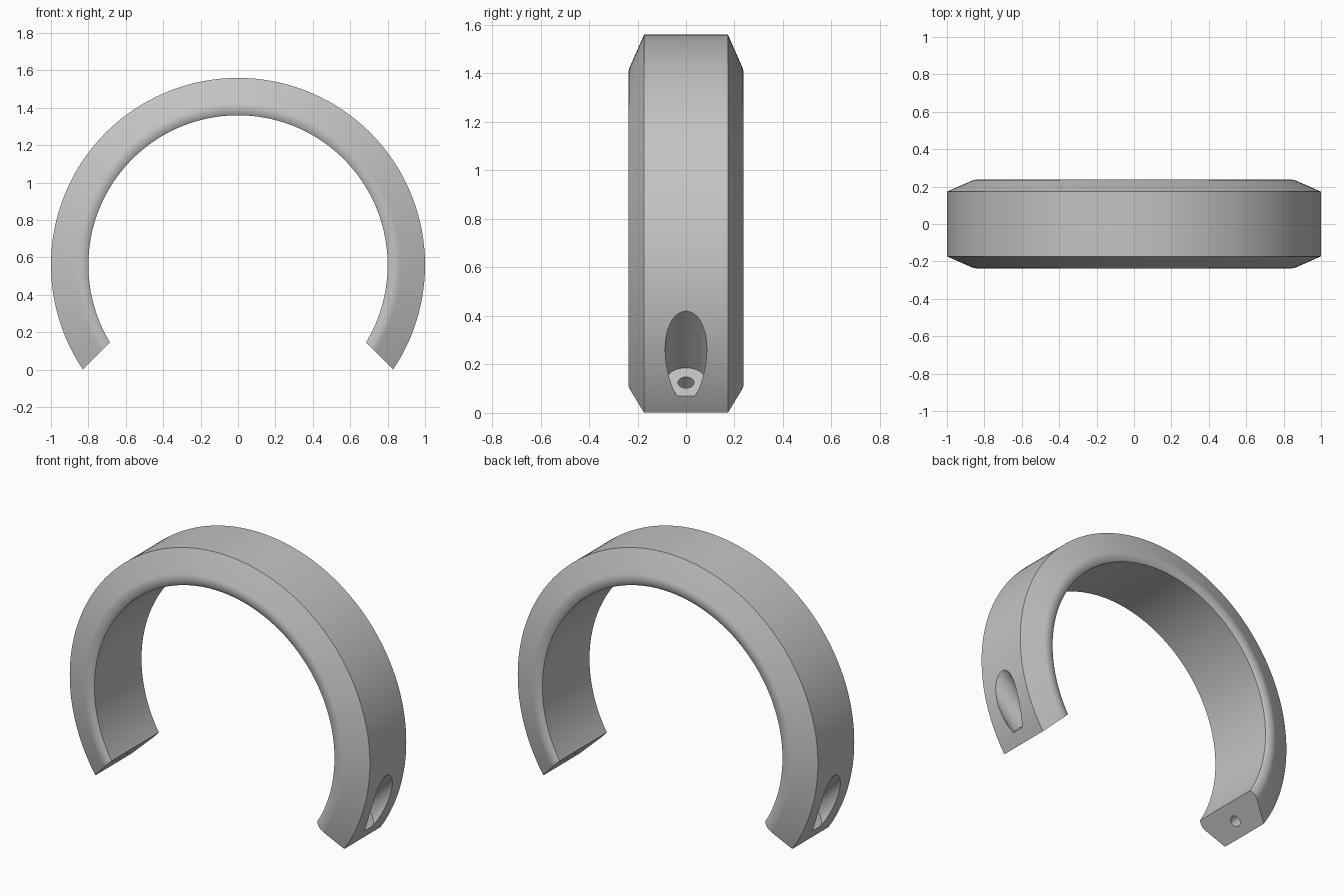
import bpy, bmesh, math
from mathutils import Matrix, Vector

cube = bpy.data.objects.get("Cube")
if cube:
    bpy.data.objects.remove(cube, do_unlink=True)

CENTRE_Z = 0.56      # height of the ring axis
END_SUM = 0.83       # x + z on the slanted end face
FLOOR_SUM = 0.942    # x + z on the counterbore floor
BORE_X, BORE_Z = 0.817, 0.125

grey = bpy.data.materials.new("plain grey")
grey.use_nodes = True
colour = (0.55, 0.55, 0.55, 1)
grey.diffuse_color = colour
grey.node_tree.nodes["Principled BSDF"].inputs["Base Color"].default_value = colour

# Cross-section (radius, y): flat outer band, sloped shoulder, rounded inner lip
lip_r, lip_y, lip_radius = 0.84, 0.167, 0.07
half = [(1.0, 0.173)]
for i in range(9):
    a = math.radians(66 + i * (125 - 66) / 8)
    half.append((lip_r + lip_radius * math.cos(a), lip_y + lip_radius * math.sin(a)))
half[-1] = (0.8, half[-1][1])
profile = half + [(r, -y) for r, y in reversed(half)]

# Half of the open ring, swept from below the end face up to the crown
bm = bmesh.new()
start = math.radians(-40)
verts = [bm.verts.new((r * math.cos(start), y, CENTRE_Z + r * math.sin(start)))
         for r, y in profile]
edges = [bm.edges.new((v, verts[(i + 1) % len(verts)])) for i, v in enumerate(verts)]
bmesh.ops.spin(bm, geom=verts + edges, cent=(0, 0, CENTRE_Z), axis=(0, -1, 0),
               angle=math.radians(130), steps=65)
for v in bm.verts:
    if abs(v.co.x) < 0.0001:
        v.co.x = 0

# Slanted end face
cut = bmesh.ops.bisect_plane(bm, geom=bm.verts[:] + bm.edges[:] + bm.faces[:],
                             plane_co=(END_SUM, 0, 0), plane_no=(1, 0, 1),
                             clear_inner=True)
rim = [e for e in cut["geom_cut"] if isinstance(e, bmesh.types.BMEdge)]
bmesh.ops.contextual_create(bm, geom=rim)

# Mirror to the other side
copy = bmesh.ops.duplicate(bm, geom=bm.verts[:] + bm.edges[:] + bm.faces[:])["geom"]
for v in copy:
    if isinstance(v, bmesh.types.BMVert):
        v.co.x = -v.co.x
bmesh.ops.remove_doubles(bm, verts=bm.verts[:], dist=0.0002)
bmesh.ops.recalc_face_normals(bm, faces=bm.faces[:])
mesh = bpy.data.meshes.new("open_ring")
bm.to_mesh(mesh)
bm.free()
ring = bpy.data.objects.new("open_ring", mesh)
bpy.context.collection.objects.link(ring)
mesh.materials.append(grey)


def drill(name, side, radius, low, high):
    """Cut a round hole square to one end face, between two x + z levels."""
    mid = (low + high) / 2
    shift = (mid - BORE_X - BORE_Z) / 2
    axis = Vector((side, 0, 1)).normalized()
    place = Matrix.Translation((side * (BORE_X + shift), 0, BORE_Z + shift))
    bpy.ops.mesh.primitive_cylinder_add(vertices=48, radius=radius,
                                        depth=(high - low) / math.sqrt(2))
    cutter = bpy.context.object
    cutter.name = name
    cutter.hide_render = True
    cutter.data.materials.append(grey)
    cutter.matrix_world = place @ axis.to_track_quat("Z", "Y").to_matrix().to_4x4()
    mod = ring.modifiers.new(name, "BOOLEAN")
    mod.operation = "DIFFERENCE"
    mod.solver = "EXACT"
    mod.object = cutter
    bpy.context.view_layer.objects.active = ring
    bpy.ops.object.modifier_apply(modifier=name)
    bpy.data.objects.remove(cutter, do_unlink=True)


# Counterbored screw hole through each end
for side in (1, -1):
    drill("counterbore", side, 0.086, FLOOR_SUM, FLOOR_SUM + 0.9)
    drill("screw_hole", side, 0.033, END_SUM - 0.1, FLOOR_SUM + 0.1)

# Smooth curved surfaces, crisp edges
bpy.ops.object.select_all(action="DESELECT")
ring.select_set(True)
bpy.context.view_layer.objects.active = ring
bpy.ops.object.shade_smooth_by_angle(angle=math.radians(30))
